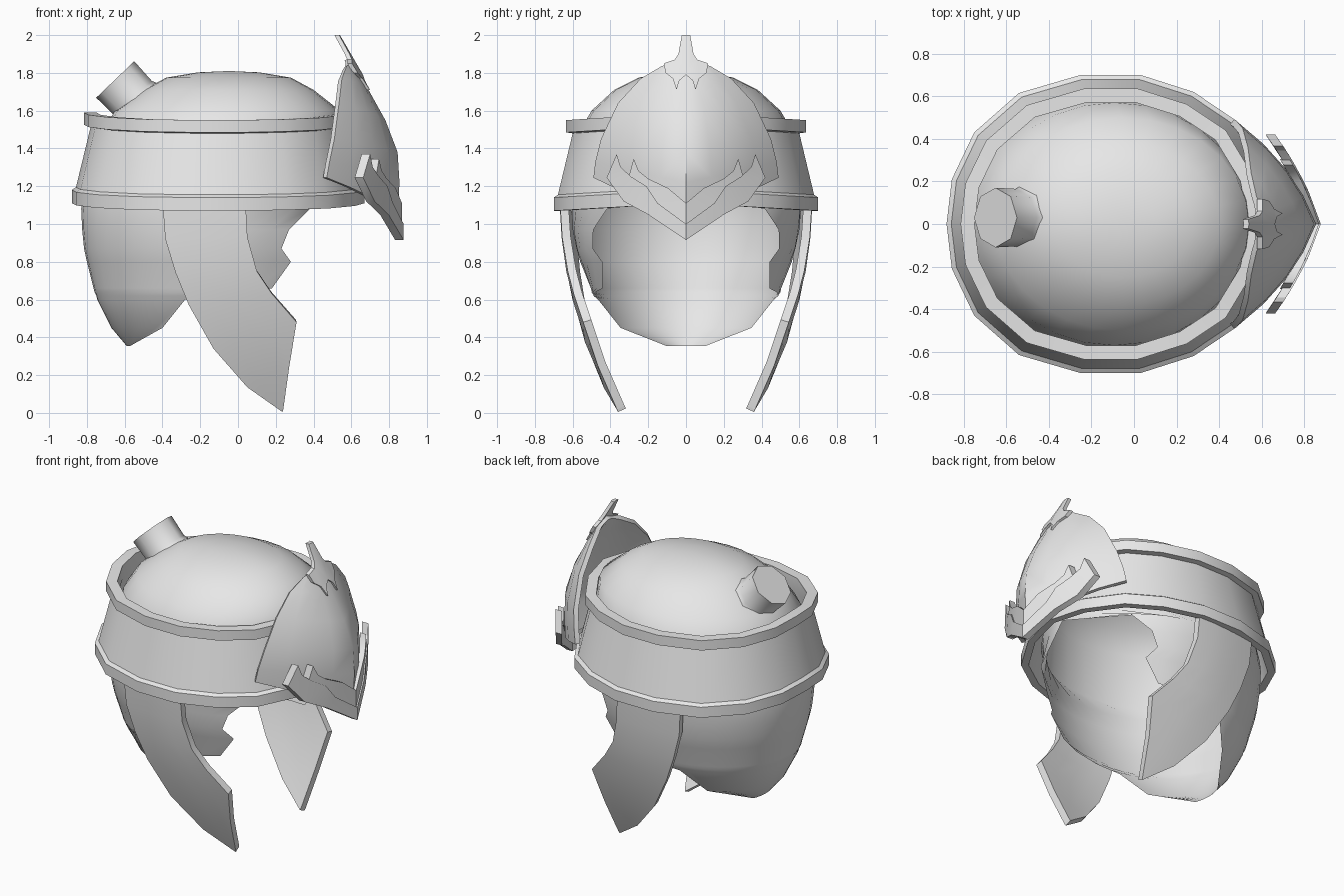
import bpy, bmesh, math
from mathutils import Vector

if "Cube" in bpy.data.objects:
    bpy.data.objects.remove(bpy.data.objects["Cube"])

grey = bpy.data.materials.new("light_grey")
grey.diffuse_color = (0.8, 0.8, 0.8, 1)
grey.use_nodes = True
grey.node_tree.nodes["Principled BSDF"].inputs["Base Color"].default_value = grey.diffuse_color


def finish(name, bm, thickness=0, mirror=False, angle=35, facing=None):
    bmesh.ops.remove_doubles(bm, verts=bm.verts, dist=0.0005)
    bmesh.ops.recalc_face_normals(bm, faces=bm.faces)
    if facing:  # open sheets: point the outer side the given way
        total = sum((f.normal * f.calc_area() for f in bm.faces), Vector())
        if total.dot(Vector(facing)) < 0:
            bmesh.ops.reverse_faces(bm, faces=bm.faces)
    me = bpy.data.meshes.new(name)
    bm.to_mesh(me)
    bm.free()
    me.materials.append(grey)
    ob = bpy.data.objects.new(name, me)
    bpy.context.collection.objects.link(ob)
    bpy.ops.object.select_all(action='DESELECT')
    ob.select_set(True)
    bpy.context.view_layer.objects.active = ob
    if mirror:
        m = ob.modifiers.new("mirror", 'MIRROR')
        m.use_axis = (False, True, False)
        bpy.ops.object.modifier_apply(modifier=m.name)
    if thickness:
        s = ob.modifiers.new("thickness", 'SOLIDIFY')
        s.thickness = thickness
        s.offset = -1
        bpy.ops.object.modifier_apply(modifier=s.name)
    bpy.ops.object.shade_smooth_by_angle(angle=math.radians(angle))
    return ob


def loft(rows, wrap=False):
    """Quad grid through rows of points; wrap joins the last row to the first."""
    bm = bmesh.new()
    grid = [[bm.verts.new(p) for p in r] for r in rows]
    pairs = list(zip(grid, grid[1:])) + ([(grid[-1], grid[0])] if wrap else [])
    for a, b in pairs:
        for i in range(len(a) - 1):
            bm.faces.new((a[i], a[i + 1], b[i + 1], b[i]))
    return bm


def plate(name, half, x_of, depth):
    """Symmetric (y, z) outline laid on a sloped front and extruded backwards."""
    bm = bmesh.new()
    for s in (1, -1):
        f = bm.faces.new([bm.verts.new((x_of(y, z), s * y, z)) for y, z in half])
        f.normal_update()
        if f.normal.x < 0:
            f.normal_flip()
    bmesh.ops.remove_doubles(bm, verts=bm.verts, dist=0.0005)
    bmesh.ops.triangulate(bm, faces=bm.faces[:])
    ext = bmesh.ops.extrude_face_region(bm, geom=bm.faces[:], use_keep_orig=True)
    new = [g for g in ext["geom"] if isinstance(g, bmesh.types.BMVert)]
    bmesh.ops.translate(bm, verts=new, vec=(-depth, 0, 0))
    finish(name, bm, angle=30)


# Hair: closed dome rings, then rows that open at the face (z, centre, a, b, front x)
hair = [(1.81, -.05, 0, 0, 9), (1.803, -.05, .16, .1, 9), (1.775, -.05, .33, .25, 9),
        (1.71, -.05, .45, .38, 9), (1.6, -.055, .595, .5, 9), (1.48, -.09, .64, .57, 9),
        (1.15, -.13, .69, .61, 9), (1.08, -.13, .7, .61, .38), (.97, -.13, .695, .6, .27),
        (.87, -.13, .685, .58, .23), (.8, -.13, .67, .56, .28), (.66, -.13, .635, .505, .18),
        (.64, -.13, .63, .5, .05), (.62, -.13, .62, .49, -.12), (.6, -.13, .615, .48, -.28),
        (.45, -.13, .54, .4, -.4), (.355, -.13, .46, .36, -.57)]
rows = []
for z, c, a, b, front in hair:
    reach = math.pi if front > 5 else math.pi - math.acos((front - c) / a)
    rows.append([(c - a * math.cos(reach * i / 14), b * math.sin(reach * i / 14), z)
                 for i in range(-14, 15)])
finish("hair", loft(rows), angle=180)

# Bun: eight-sided stub leaning back, flared where it meets the hair
axis = Vector((-.69, 0, .72))
side, across = Vector((.72, 0, .69)), Vector((0, 1, 0))
tip = Vector((-.65, .03, 1.765))
rows = []
for along, r in ((0, 0), (0, .14), (-.14, .135), (-.185, .155), (-.235, .215), (-.3, .315)):
    rows.append([tip + axis * along + r * (side * math.cos(k * math.pi / 4)
                 + across * math.sin(k * math.pi / 4)) for k in range(9)])
finish("hair_bun", loft(rows), angle=60)

# Headband: rimmed profile (offset, z) swept round an egg-shaped plan, dipping at the sides
half_plan = [(.67, 0), (.62, .25), (.48, .485), (.28, .62), (.03, .7), (-.25, .7),
             (-.54, .615), (-.75, .43), (-.855, .21), (-.88, 0)]
plan = half_plan + [(x, -y) for x, y in half_plan[-2::-1]]
profile = [(-.045, 1.11), (0, 1.11), (0, 1.18), (-.022, 1.195), (-.1, 1.52), (-.065, 1.525),
           (-.065, 1.59), (-.13, 1.59), (-.13, 1.5), (-.06, 1.19)]
rows = [[(-.1 + (x + .1) * (1 + d / .77), y * (1 + d / .7), z - .04 * abs(y) / .7)
         for x, y in plan] for d, z in profile]
finish("headband", loft(rows, wrap=True), angle=30)

# Brow plate: ridge line (x, z) and outer edge (x, y, z), bulged between
ridge = [(.59, 1.88), (.68, 1.73), (.78, 1.55), (.845, 1.38), (.855, 1.22), (.845, 1.04)]
edge = [(.575, .13, 1.835), (.55, .24, 1.77), (.535, .36, 1.64), (.51, .45, 1.45),
        (.485, .48, 1.33), (.47, .49, 1.245)]
rows = []
for (x, z), e in zip(ridge, edge):
    p, q = Vector((x, 0, z)), Vector(e)
    rows.append([p.lerp(q, t) + Vector((.17, .08, 0)) * t * (1 - t) * q.y / .49
                 for t in (0, .25, .5, .75, 1)])
finish("brow_plate", loft(rows), thickness=.03, mirror=True, angle=45, facing=(1, .5, 0))

# Two layered winged chevrons on the brow plate
lower_wing = [(0, .915), (.2, 1.05), (.33, 1.12), (.42, 1.245), (.367, 1.37), (.345, 1.3),
              (.29, 1.25), (.21, 1.2), (.15, 1.11), (0, 1.0)]
upper_wing = [(0, .99), (.16, 1.1), (.22, 1.18), (.305, 1.245), (.277, 1.345), (.25, 1.28),
              (.2, 1.24), (.095, 1.19), (0, 1.11)]
plate("lower_chevron", lower_wing, lambda y, z: .877 - .3 * y - .5 * y * y, .045)
plate("upper_chevron", upper_wing, lambda y, z: .868 - .3 * y - .5 * y * y, .045)

# Pointed finial on top of the brow plate
finial = [(0, 2), (.022, 2), (.04, 1.9), (.06, 1.87), (.118, 1.85), (.108, 1.8), (.07, 1.77),
          (.05, 1.71), (.035, 1.76), (0, 1.79)]
plate("finial", finial, lambda y, z: .54 + (2 - z) * .58 - .2 * y, .025)

# Cheek guards: back and front edges (x, z), curving inward towards the tip
back = [(-.4, 1.12), (-.385, .92), (-.33, .74), (-.26, .57), (-.13, .34), (.05, .135), (.235, .005)]
front = [(.04, 1.12), (.05, .93), (.1, .75), (.18, .63), (.31, .48), (.272, .25), (.24, .02)]


def guard_y(x, z):
    drop = max(0, 1.1 - z)
    return .671 - .03 * drop - .217 * drop ** 2 - .08 * max(0, x) - .25 * min(0, x) ** 2


rows = []
for (x0, z0), (x1, z1) in zip(back, front):
    row = []
    for i in range(5):
        x, z = x0 + (x1 - x0) * i / 4, z0 + (z1 - z0) * i / 4
        row.append((x, guard_y(x, z), z))
    rows.append(row)
for label, s in (("left", 1), ("right", -1)):
    bm = loft([[(x, s * y, z) for x, y, z in r] for r in rows])
    finish("cheek_guard_" + label, bm, thickness=.045, angle=35, facing=(0, s, 0))
